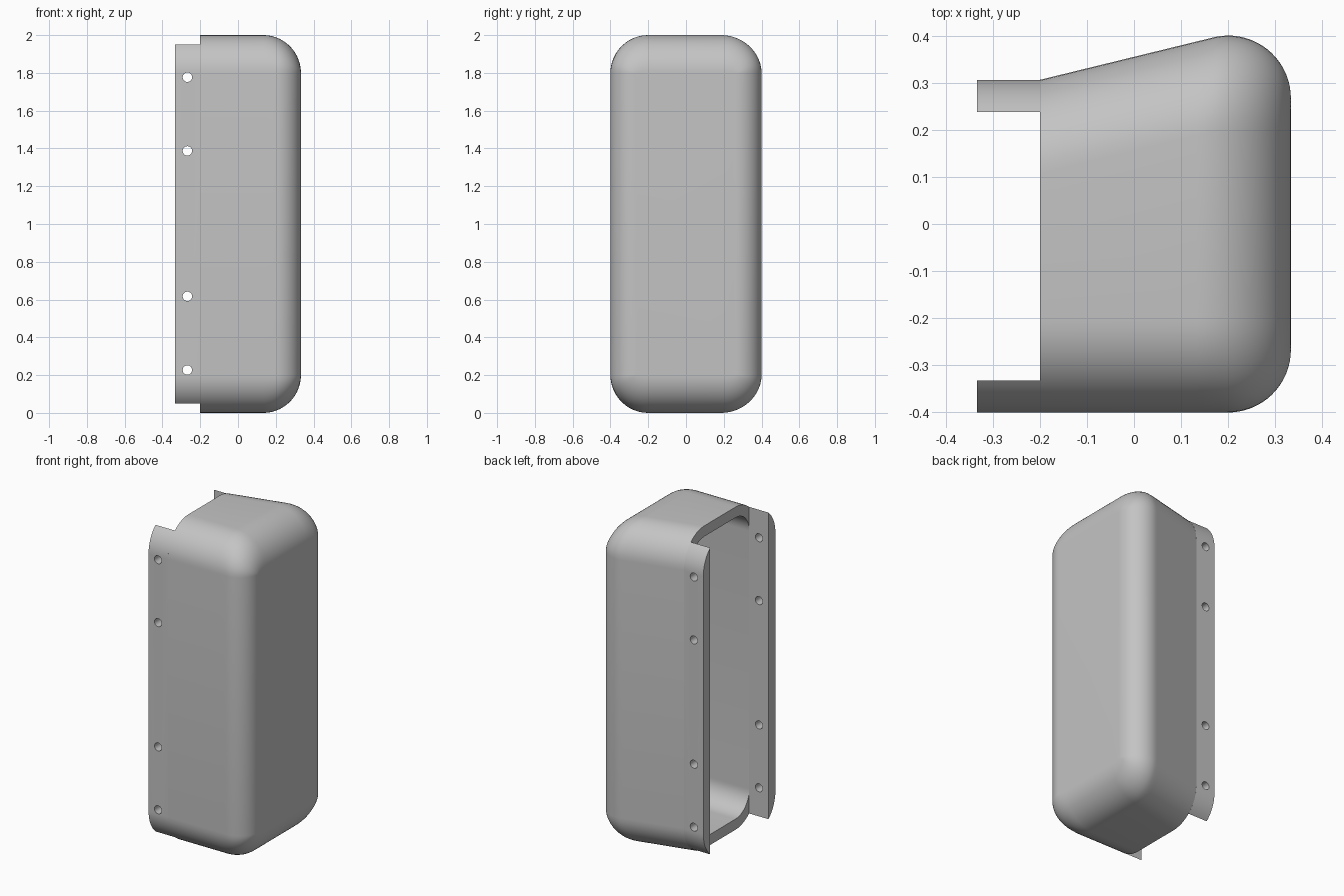
import bpy, bmesh, math
from mathutils import Matrix

cube = bpy.data.objects.get("Cube")
if cube:
    bpy.data.objects.remove(cube)

grey = bpy.data.materials.new("plain grey")
grey.use_nodes = True
COLOUR = (0.55, 0.55, 0.55, 1)
grey.diffuse_color = COLOUR
grey.node_tree.nodes["Principled BSDF"].inputs["Base Color"].default_value = COLOUR

OPEN_X, END_X, TAPER_X = -0.2, 0.333, 0.168
FRONT_Y, BACK_Y, TAPER_Y = -0.4, 0.306, 0.396
WALL, EDGE_R, NOSE_R = 0.066, 0.2, 0.133
SLOPE = (TAPER_Y - BACK_Y) / (TAPER_X - OPEN_X)
STEPS = 12


def finish(name, bm):
    bmesh.ops.recalc_face_normals(bm, faces=bm.faces)
    mesh = bpy.data.meshes.new(name)
    bm.to_mesh(mesh)
    bm.free()
    mesh.materials.append(grey)
    obj = bpy.data.objects.new(name, mesh)
    bpy.context.collection.objects.link(obj)
    return obj


def smooth(obj):
    bpy.ops.object.select_all(action="DESELECT")
    obj.select_set(True)
    bpy.context.view_layer.objects.active = obj
    bpy.ops.object.shade_smooth_by_angle(angle=math.radians(30))


def arc_inset(x, end, r):
    """How far a rounded end of radius r pulls in at x."""
    t = min(max((x - (end - r)) / r, 0), 1)
    return r * (1 - math.sqrt(1 - t * t))


def section(x, off):
    """Rounded rectangle across the cover at x, moved inwards by off."""
    end, edge, nose = END_X - off, EDGE_R - off, NOSE_R - off
    in_z, in_y = arc_inset(x, end, edge), arc_inset(x, end, nose)
    y0 = FRONT_Y + off + in_y
    # the back side slopes outwards, then turns round the nose
    cx, cy = END_X - NOSE_R, -FRONT_Y - NOSE_R
    if x < cx - nose * math.sin(math.atan(SLOPE)):
        y1 = BACK_Y + SLOPE * (x - OPEN_X) - off * math.sqrt(1 + SLOPE ** 2)
    else:
        y1 = cy + math.sqrt(max(nose ** 2 - (x - cx) ** 2, 0))
    z0, z1 = off + in_z, 2 - off - in_z
    ry, rz = max(edge - in_y, 0.004), max(edge - in_z, 0.004)
    points = []
    corners = ((y1 - ry, z1 - rz), (y0 + ry, z1 - rz), (y0 + ry, z0 + rz), (y1 - ry, z0 + rz))
    for k, (yc, zc) in enumerate(corners):
        for i in range(STEPS + 1):
            a = math.pi / 2 * (k + i / STEPS)
            points.append((x, yc + ry * math.cos(a), zc + rz * math.sin(a)))
    return points


def stations(off):
    """Positions along x: the straight part, then the rounded end."""
    end, edge = END_X - off, EDGE_R - off
    xs = [OPEN_X]
    for i in range(2 * STEPS + 1):
        xs.append(end - edge + edge * math.sin(math.pi / 2 * i / (2 * STEPS)))
    return xs


def bridge(bm, a, b):
    for i in range(len(a)):
        j = (i + 1) % len(a)
        bm.faces.new((a[i], a[j], b[j], b[i]))


# Hollow cover, open on one side
bm = bmesh.new()
rims = []
for off in (0, WALL):
    rings = [[bm.verts.new(p) for p in section(x, off)] for x in stations(off)]
    for a, b in zip(rings, rings[1:]):
        bridge(bm, a, b)
    bm.faces.new(rings[-1])
    rims.append(rings[0])
bridge(bm, *rims)
smooth(finish("hollow_cover", bm))

# Mounting flanges: flat inside, following the rounded cover outside
FLANGE_X, FLANGE_Z, HOLE_X = -0.333, 0.05, -0.268


def flange(name, outer_y, side):
    start = math.asin((EDGE_R - FLANGE_Z) / EDGE_R)
    curve = []
    for i in range(STEPS + 1):
        a = start * (1 - i / STEPS)
        curve.append((outer_y - side * EDGE_R * (1 - math.cos(a)), EDGE_R * (1 - math.sin(a))))
    outline = curve + [(y, 2 - z) for y, z in reversed(curve)]
    bm = bmesh.new()
    ends = [[bm.verts.new((x, y, z)) for y, z in outline] for x in (FLANGE_X, OPEN_X)]
    bridge(bm, *ends)
    for ring in ends:
        bm.faces.new(ring)
    obj = finish(name, bm)

    # Bolt holes
    bm = bmesh.new()
    for z in (0.227, 0.617, 1.387, 1.777):
        place = Matrix.Translation((HOLE_X, outer_y, z)) @ Matrix.Rotation(math.pi / 2, 4, "X")
        bmesh.ops.create_cone(bm, cap_ends=True, segments=24, radius1=0.025,
                              radius2=0.025, depth=0.4, matrix=place)
    cutter = finish(name + "_hole_cutter", bm)
    cutter.hide_render = True
    cut = obj.modifiers.new("bolt holes", "BOOLEAN")
    cut.operation, cut.solver, cut.object = "DIFFERENCE", "EXACT", cutter
    bpy.context.view_layer.objects.active = obj
    bpy.ops.object.modifier_apply(modifier=cut.name)
    bpy.data.objects.remove(cutter)
    smooth(obj)


flange("front_flange", FRONT_Y, -1)
flange("back_flange", BACK_Y, 1)
